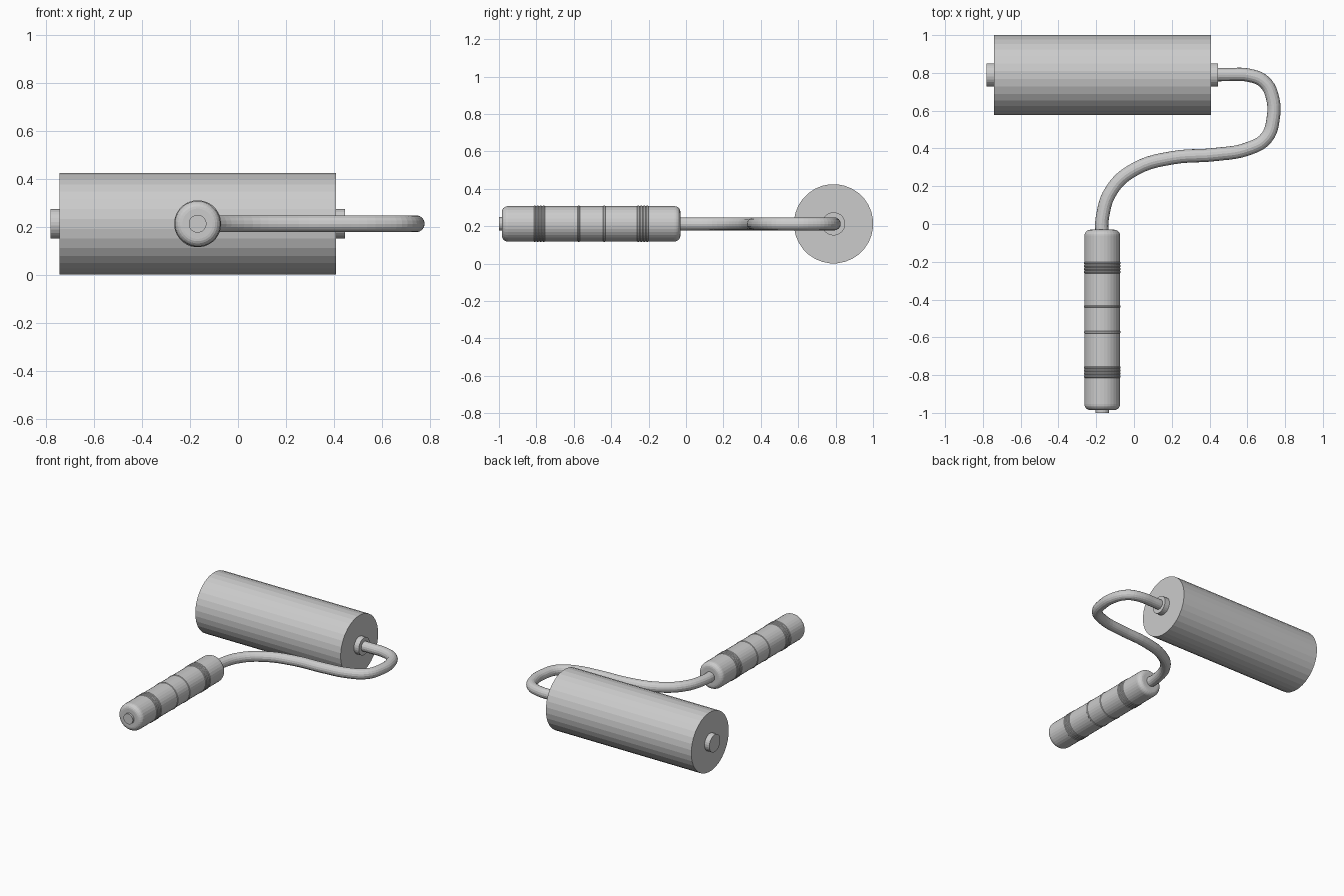
import bpy, bmesh, math
from mathutils import Matrix, Vector

if "Cube" in bpy.data.objects:
    bpy.data.objects.remove(bpy.data.objects["Cube"])

Z = 0.213          # height of every axis
ROLL_Y = 0.789     # roller axis
GRIP_X = -0.168    # handle axis


def lathe(name, profile, axis, origin, sides=32):
    """Revolve (distance along axis, radius) pairs about a world axis; ends are capped."""
    bm = bmesh.new()
    rot = Vector((0, 0, 1)).rotation_difference(Vector(axis)).to_matrix()
    rings = []
    for d, r in profile:
        ring = []
        for i in range(sides):
            a = 2 * math.pi * (i + 0.5) / sides
            p = Vector((r * math.cos(a), r * math.sin(a), d))
            ring.append(bm.verts.new(rot @ p + Vector(origin)))
        rings.append(ring)
    for a, b in zip(rings, rings[1:]):
        for i in range(sides):
            j = (i + 1) % sides
            bm.faces.new((a[i], a[j], b[j], b[i]))
    bm.faces.new(rings[0][::-1])
    bm.faces.new(rings[-1])
    bmesh.ops.recalc_face_normals(bm, faces=bm.faces)
    me = bpy.data.meshes.new(name)
    bm.to_mesh(me)
    bm.free()
    ob = bpy.data.objects.new(name, me)
    bpy.context.collection.objects.link(ob)
    return ob


# Roller sleeve and the core that shows at both ends
lathe("roller_sleeve", [(-0.742, 0.212), (0.407, 0.212)], (1, 0, 0), (0, ROLL_Y, Z))
lathe("roller_core", [(-0.78, 0.062), (0.445, 0.062)], (1, 0, 0), (0, ROLL_Y, Z), 24)

# Handle: rounded ends with fine rings around the grip
R, CORNER, RING = 0.095, 0.032, 0.003


def corner(end, sign):
    pts = []
    for k in range(6):
        t = math.pi / 2 * k / 5
        pts.append((end + sign * CORNER * (1 - math.cos(t)),
                    R - CORNER + CORNER * math.sin(t)))
    return pts


profile = corner(-0.985, 1)
for y in (-0.808, -0.792, -0.776, -0.760, -0.573, -0.437,
          -0.255, -0.239, -0.223, -0.207):
    profile += [(y - 0.006, R), (y - 0.003, R + RING), (y + 0.003, R + RING), (y + 0.006, R)]
profile += corner(-0.03, -1)[::-1]
lathe("handle", profile, (0, 1, 0), (GRIP_X, 0, Z))
lathe("handle_end_plug", [(-1.0, 0.037), (-0.95, 0.037)], (0, 1, 0), (GRIP_X, 0, Z), 24)

# Bent wire frame from the handle to the roller core
path = [(GRIP_X, -0.08), (GRIP_X, 0.03), (-0.115, 0.185), (0.01, 0.293), (0.20, 0.35),
        (0.43, 0.368), (0.60, 0.397), (0.70, 0.455), (0.737, 0.56), (0.733, 0.67),
        (0.69, 0.752), (0.61, 0.787), (0.50, 0.791), (0.40, ROLL_Y)]
cu = bpy.data.curves.new("wire_frame", 'CURVE')
cu.dimensions = '3D'
cu.bevel_depth = 0.035
cu.bevel_resolution = 6
cu.resolution_u = 5
cu.use_fill_caps = True
sp = cu.splines.new('BEZIER')
sp.bezier_points.add(len(path) - 1)
sp.use_smooth = False
for bp, (x, y) in zip(sp.bezier_points, path):
    bp.co = (x, y, Z)
    bp.handle_left_type = bp.handle_right_type = 'AUTO'
wire = bpy.data.objects.new("wire_frame", cu)
bpy.context.collection.objects.link(wire)
bpy.context.view_layer.objects.active = wire
wire.select_set(True)
bpy.ops.object.convert(target='MESH')
